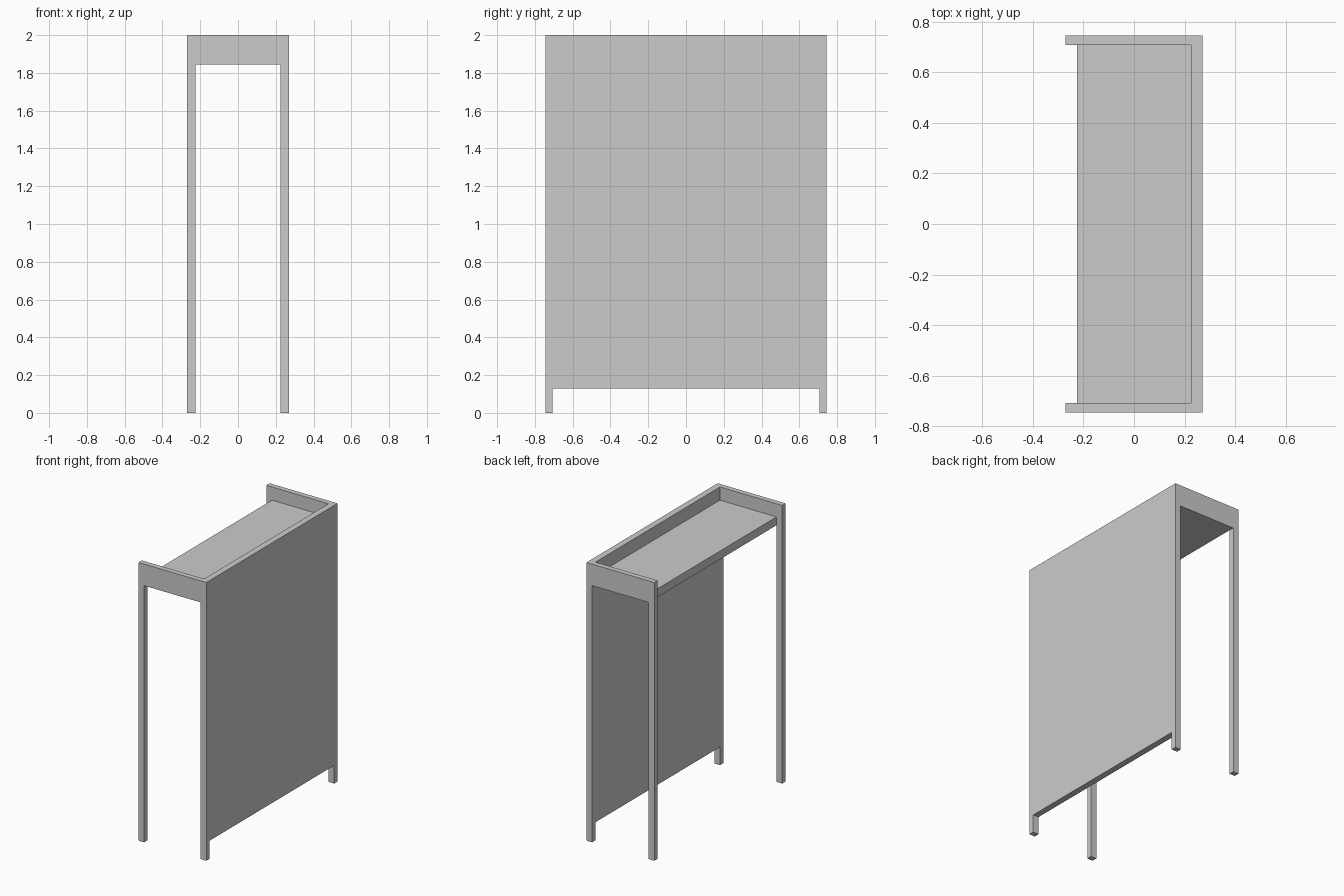
import bpy, bmesh

if "Cube" in bpy.data.objects:
    bpy.data.objects.remove(bpy.data.objects["Cube"])

HX, HY, H = 0.27, 0.745, 2.0     # half width, half length, height
IX, IY = 0.225, 0.707            # inner faces of the legs
APRON_Z, SHELF_Z, PANEL_Z = 1.845, 1.905, 0.13


def extrude_profile(name, profile, y0, y1):
    """Extrude an (x, z) profile along y into a closed solid."""
    bm = bmesh.new()
    face = bm.faces.new([bm.verts.new((x, y0, z)) for x, z in profile])
    ext = bmesh.ops.extrude_face_region(bm, geom=[face])
    moved = [g for g in ext["geom"] if isinstance(g, bmesh.types.BMVert)]
    bmesh.ops.translate(bm, verts=moved, vec=(0, y1 - y0, 0))
    bmesh.ops.recalc_face_normals(bm, faces=bm.faces)
    mesh = bpy.data.meshes.new(name)
    bm.to_mesh(mesh)
    bm.free()
    obj = bpy.data.objects.new(name, mesh)
    bpy.context.collection.objects.link(obj)
    return obj


def rect(x0, x1, z0, z1):
    return [(x0, z0), (x1, z0), (x1, z1), (x0, z1)]


# End frames: two legs joined by a top apron
arch = [(-HX, 0), (-IX, 0), (-IX, APRON_Z), (IX, APRON_Z),
        (IX, 0), (HX, 0), (HX, H), (-HX, H)]
extrude_profile("front_leg_frame", arch, -HY, -IY)
extrude_profile("rear_leg_frame", arch, IY, HY)

# Tall panel closing the right side
extrude_profile("side_panel", rect(IX, HX, PANEL_Z, H), -IY, IY)

# Recessed top shelf
extrude_profile("top_shelf", rect(-IX, IX, APRON_Z, SHELF_Z), -IY, IY)
